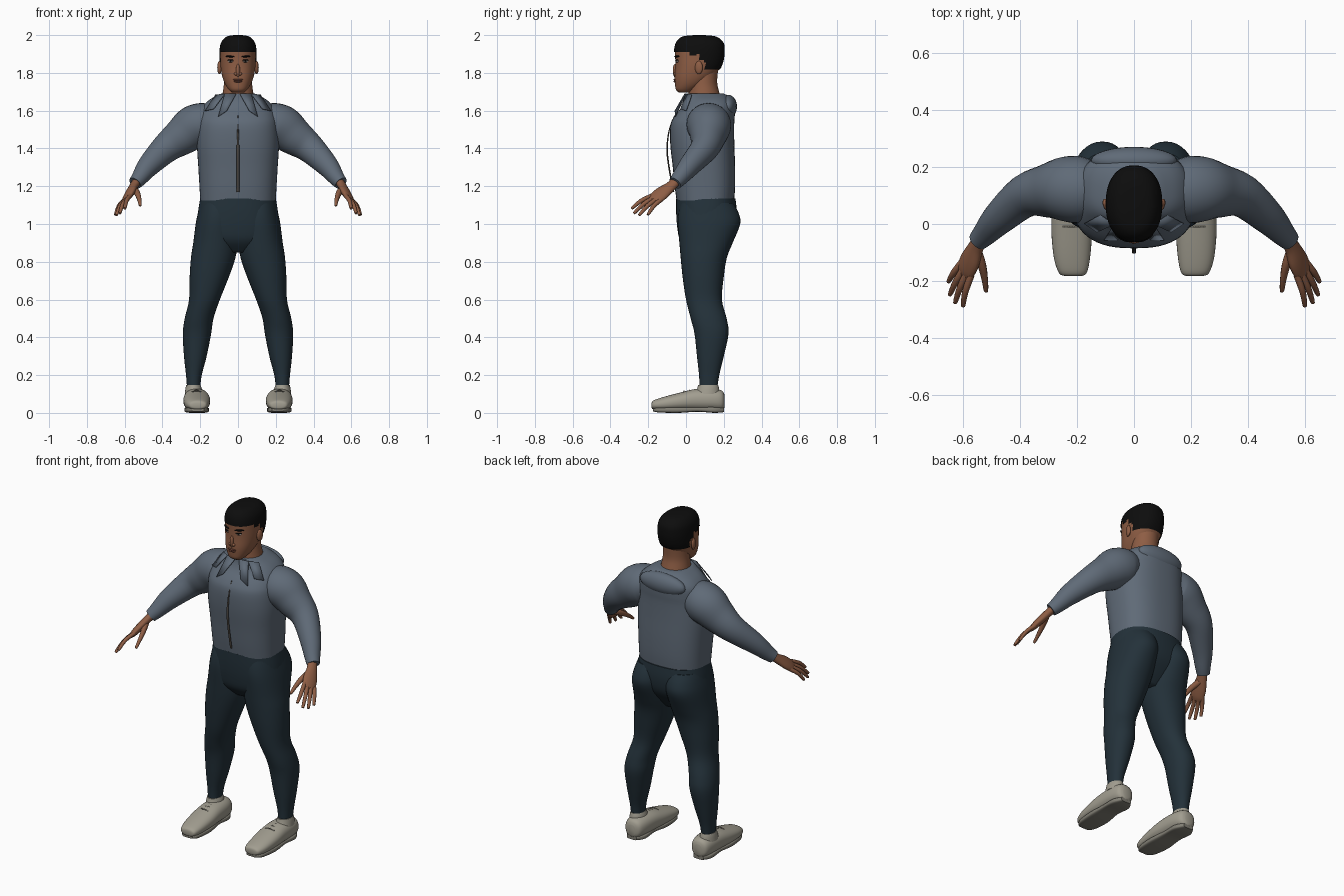
import bpy, bmesh, math
from mathutils import Vector, Matrix


def material(name, rgb):
    m = bpy.data.materials.new(name)
    m.diffuse_color = (*rgb, 1)
    return m


SKIN = material("brown skin", (0.27, 0.11, 0.058))
LIP = material("dark lip", (0.17, 0.06, 0.04))
HAIR = material("black hair", (0.004, 0.004, 0.004))
TOP = material("slate blue cloth", (0.115, 0.145, 0.185))
PANTS = material("dark navy cloth", (0.017, 0.031, 0.042))
SHOE = material("warm grey leather", (0.36, 0.34, 0.28))
SOLE = material("grey rubber", (0.22, 0.21, 0.175))
ZIP = material("zip brown", (0.07, 0.06, 0.05))
EYE = material("eye white", (0.30, 0.25, 0.22))


def finish(name, bm, mat, mirror=False, angle=50):
    bmesh.ops.recalc_face_normals(bm, faces=bm.faces)
    me = bpy.data.meshes.new(name)
    bm.to_mesh(me)
    bm.free()
    ob = bpy.data.objects.new(name, me)
    bpy.context.collection.objects.link(ob)
    me.materials.append(mat)
    bpy.ops.object.select_all(action='DESELECT')
    bpy.context.view_layer.objects.active = ob
    ob.select_set(True)
    bpy.ops.object.shade_smooth_by_angle(angle=math.radians(angle))
    if mirror:
        ob.modifiers.new("mirror", 'MIRROR').use_mirror_merge = False
    return ob


def smooth_rows(rows, steps=4):
    """Catmull-Rom interpolation of every number in the rows."""
    out = []
    for i in range(len(rows) - 1):
        p0, p1 = rows[max(i - 1, 0)], rows[i]
        p2, p3 = rows[i + 1], rows[min(i + 2, len(rows) - 1)]
        for s in range(steps):
            t = s / steps
            out.append([0.5 * (2 * b + (c - a) * t + (2 * a - 5 * b + 4 * c - d) * t * t
                               + (3 * b - a - 3 * c + d) * t ** 3)
                        for a, b, c, d in zip(p0, p1, p2, p3)])
    return out + [list(rows[-1])]


def skin_rings(rings, cap=True):
    bm = bmesh.new()
    vs = [[bm.verts.new(p) for p in r] for r in rings]
    n = len(vs[0])
    for a, b in zip(vs, vs[1:]):
        for i in range(n):
            bm.faces.new((a[i], a[(i + 1) % n], b[(i + 1) % n], b[i]))
    if cap:
        bm.faces.new(vs[0])
        bm.faces.new(vs[-1])
    return bm


def loft_mesh(rows, axis='Z', power=2.0, n=40):
    """Rows are (position, a0, a1, b0, b1): rounded sections along an axis."""
    rings = []
    for t, a0, a1, b0, b1 in smooth_rows(rows):
        ring = []
        for i in range(n):
            c, s = math.cos(math.tau * i / n), math.sin(math.tau * i / n)
            a = (a0 + a1) / 2 + (a1 - a0) / 2 * math.copysign(abs(c) ** (2 / power), c)
            b = (b0 + b1) / 2 + (b1 - b0) / 2 * math.copysign(abs(s) ** (2 / power), s)
            ring.append((a, b, t) if axis == 'Z' else (a, t, b))
        rings.append(ring)
    return skin_rings(rings)


def tube(name, pts, mat, side=(0, 1, 0), n=16, mirror=True):
    """Points are (x, y, z, radius along side, other radius)."""
    rows = smooth_rows(pts)
    rings = []
    for i, r in enumerate(rows):
        d = Vector(rows[min(i + 1, len(rows) - 1)][:3]) - Vector(rows[max(i - 1, 0)][:3])
        d.normalize()
        u = Vector(side)
        u = (u - d * u.dot(d)).normalized()
        v = d.cross(u)
        rings.append([Vector(r[:3]) + u * r[3] * math.cos(math.tau * k / n)
                      + v * r[4] * math.sin(math.tau * k / n) for k in range(n)])
    return finish(name, skin_rings(rings), mat, mirror, 60)


def ball(name, pos, radii, mat, mirror=False, turn=0, tilt=0):
    bm = bmesh.new()
    m = (Matrix.Translation(pos) @ Matrix.Rotation(math.radians(turn), 4, 'Z')
         @ Matrix.Rotation(math.radians(tilt), 4, 'Y') @ Matrix.Diagonal((*radii, 1)))
    bmesh.ops.create_uvsphere(bm, u_segments=24, v_segments=14, radius=1, matrix=m)
    return finish(name, bm, mat, mirror, 80)


def sym(rows, grow=0.0):
    """Rows (z, front, back, half width) to loft rows."""
    return [(z, -w - grow, w + grow, f - grow, b + grow) for z, f, b, w in rows]


# Jacket body, hood roll and collar
torso = [(1.125, -.05, .255, .20), (1.2, -.06, .26, .204), (1.3, -.07, .26, .21),
         (1.42, -.083, .256, .217), (1.52, -.083, .255, .213), (1.57, -.062, .258, .205),
         (1.62, -.022, .258, .188), (1.655, -.005, .245, .155), (1.68, 0, .22, .112),
         (1.69, .002, .2, .09)]
finish("jacket_body", loft_mesh(sym(torso), power=2.5, n=56), TOP)
ball("hood_roll", (0, .222, 1.622), (.15, .048, .062), TOP)
bm = bmesh.new()
for leaf in (((.01, -.008, 1.69), (.07, -.002, 1.69), (.105, -.058, 1.57), (.06, -.06, 1.60)),
             ((.07, -.002, 1.69), (.12, .03, 1.685), (.175, .0, 1.60), (.13, -.03, 1.61))):
    bm.faces.new([bm.verts.new(p) for p in leaf])
collar = finish("collar_flaps", bm, TOP, True, 30)
collar.modifiers.new("thickness", 'SOLIDIFY').thickness = .004

# Front zip strip
tube("zip_strip", [(0, -.066, 1.17, .007, .004), (0, -.09, 1.3, .007, .004),
                   (0, -.1, 1.4, .007, .004), (0, -.088, 1.5, .004, .003),
                   (0, -.06, 1.575, .002, .002)], ZIP, side=(1, 0, 0), n=8, mirror=False)

# Sleeves
tube("sleeve", [(.15, .12, 1.535, .105, .10), (.19, .12, 1.53, .117, .112),
                (.24, .122, 1.508, .114, .115), (.30, .116, 1.462, .095, .1),
                (.38, .098, 1.402, .075, .079), (.47, .022, 1.312, .058, .06),
                (.52, -.032, 1.246, .044, .044), (.545, -.058, 1.216, .036, .036)], TOP, n=28)

# Hands
W = Vector((.48, .81, -.33)).normalized()
tube("palm", [(.53, -.045, 1.235, .027, .023), (.552, -.08, 1.2, .03, .022),
              (.572, -.125, 1.165, .042, .021), (.588, -.16, 1.137, .041, .017),
              (.596, -.18, 1.122, .03, .01)], SKIN, side=W)
tips = ((.598, -.284, 1.085), (.625, -.272, 1.06), (.643, -.245, 1.05), (.648, -.2, 1.052))
for i, tip in enumerate(tips):
    base = Vector((.585, -.155, 1.14)) + W * (-.031 + .0205 * i)
    tip = Vector(tip)
    mid = (base + tip) / 2 + Vector((.006, -.004, .006))
    end = tip + (tip - mid) * .04
    tube("finger_%d" % (i + 1), [(*base, .012, .012), (*mid, .0115, .011),
                                 (*tip, .008, .008), (*end, .003, .003)], SKIN, side=W, n=10)
tube("thumb", [(.55, -.095, 1.185, .018, .018), (.532, -.145, 1.16, .016, .015),
               (.522, -.195, 1.128, .012, .011), (.518, -.232, 1.1, .008, .008),
               (.518, -.237, 1.096, .003, .003)], SKIN, side=W, n=10)

# Neck and head
neck = [(1.65, .005, .19, .088), (1.70, .015, .175, .08), (1.75, .02, .165, .074),
        (1.82, .03, .17, .072)]
finish("neck", loft_mesh(sym(neck)), SKIN)
head = [(1.695, -.035, .02, .03), (1.71, -.053, .05, .048), (1.74, -.058, .1, .068),
        (1.78, -.06, .145, .083), (1.83, -.057, .182, .092), (1.88, -.057, .197, .094),
        (1.92, -.058, .2, .093), (1.955, -.05, .195, .086), (1.98, -.03, .172, .068),
        (1.992, .0, .14, .045), (1.996, .05, .09, .015)]
finish("head", loft_mesh(sym(head), power=2.25, n=56), SKIN)


# Cropped hair: shell over the skull, trimmed along a stepped hairline
def hairline(y):
    return 1.912 if y < .02 else 1.888 if y < .05 else 1.9 if y < .075 else \
        1.87 if y < .1 else 1.822


bm = loft_mesh(sym(head, .005), power=2.25, n=72)
for v in bm.verts:
    v.co.z += .004 * max(0, (v.co.z - 1.9) / .1)
bmesh.ops.delete(bm, geom=[f for f in bm.faces if f.calc_center_median().z
                           < hairline(f.calc_center_median().y)], context='FACES')
finish("hair", bm, HAIR)

# Face details
ball("ear", (.098, .068, 1.828), (.011, .021, .035), SKIN, True, turn=-15)
ball("nose", (0, -.058, 1.812), (.011, .012, .035), SKIN)
ball("nostril", (.011, -.057, 1.795), (.01, .01, .009), SKIN, True)
ball("eye", (.04, -.047, 1.861), (.015, .005, .006), EYE, True, turn=25)
ball("pupil", (.039, -.051, 1.861), (.006, .003, .006), HAIR, True, turn=25)
ball("upper_lid", (.04, -.049, 1.868), (.018, .005, .003), HAIR, True, turn=25)
ball("brow", (.043, -.049, 1.887), (.027, .007, .0045), HAIR, True, turn=28, tilt=-3)
ball("upper_lip", (0, -.058, 1.764), (.026, .008, .005), LIP)
ball("lower_lip", (0, -.057, 1.755), (.022, .009, .006), LIP)

# Trousers
pelvis = [(1.135, -.052, .262, .2), (1.06, -.052, .268, .212), (.98, -.046, .255, .215),
          (.91, -.03, .21, .18), (.85, .02, .16, .08)]
finish("trouser_waist", loft_mesh(sym(pelvis), power=2.4, n=48), PANTS)
leg = [(1.11, .004, .2, -.03, .25), (1.06, .002, .212, -.04, .278), (1.0, .002, .224, -.043, .287),
       (.9, .003, .237, -.035, .247), (.82, .014, .249, -.028, .216), (.72, .048, .256, -.018, .2),
       (.6, .096, .259, 0, .19), (.5, .13, .282, .025, .215), (.42, .142, .292, .045, .225),
       (.3, .166, .286, .058, .2), (.2, .192, .275, .069, .176), (.135, .2, .27, .072, .166)]
finish("trouser_leg", loft_mesh(leg, power=2.15), PANTS, True)

# Shoes
shoe = [(-.182, .185, .24, .028, .052), (-.172, .166, .262, .018, .066),
        (-.12, .154, .28, .012, .084), (-.03, .147, .289, .012, .108),
        (.05, .15, .288, .012, .126), (.14, .157, .284, .012, .128),
        (.19, .172, .272, .014, .118), (.205, .198, .246, .03, .092)]
finish("shoe", loft_mesh(shoe, 'Y', 2.3, 32), SHOE, True)
sole = [(-.176, .18, .248, .008, .024), (-.14, .16, .272, .002, .03), (-.04, .153, .284, 0, .032),
        (.06, .165, .278, .006, .032), (.15, .163, .28, 0, .032), (.2, .19, .256, .004, .028)]
finish("shoe_sole", loft_mesh(sole, 'Y', 4, 32), SOLE, True)
cuff = [(.1, .185, .282, .05, .18), (.13, .192, .278, .06, .175), (.147, .198, .274, .064, .17)]
finish("shoe_collar", loft_mesh(cuff), SHOE, True)
for i, y in enumerate((-.01, .02, .045)):
    z = .116 + .14 * (y + .01)
    tube("lace_%d" % (i + 1), [(.19, y, z - .007, .003, .003), (.219, y, z, .003, .003),
                               (.25, y, z - .007, .003, .003)], SOLE, n=6)
